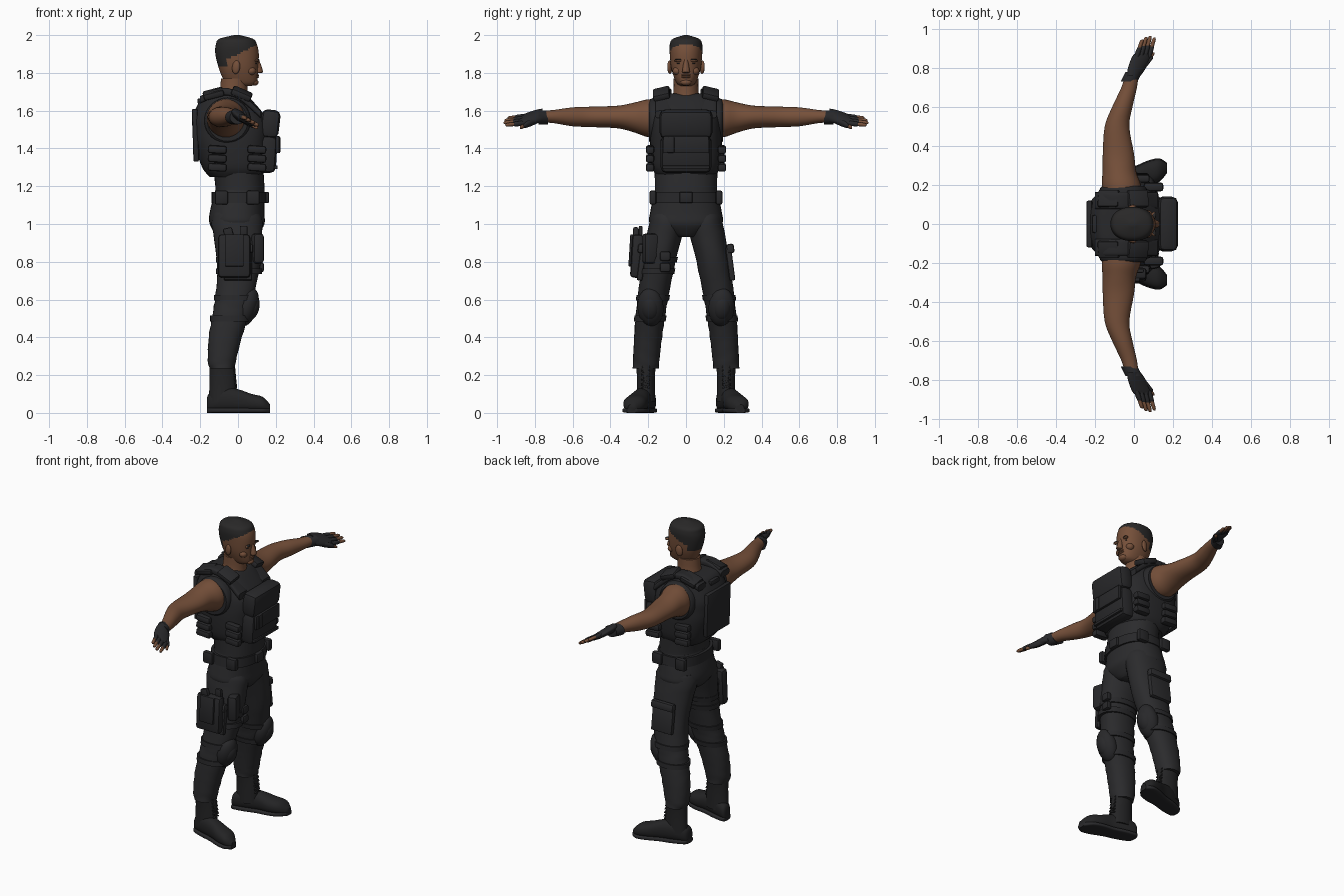
import bpy, bmesh, math
from mathutils import Vector, Matrix, Euler

cube = bpy.data.objects.get("Cube")
if cube:
    bpy.data.objects.remove(cube, do_unlink=True)


def material(name, red, green, blue):
    made = bpy.data.materials.new(name)
    made.use_nodes = True
    made.diffuse_color = (red, green, blue, 1)
    shader = made.node_tree.nodes["Principled BSDF"]
    shader.inputs["Base Color"].default_value = made.diffuse_color
    shader.inputs["Roughness"].default_value = .8
    return made


SKIN = material("brown skin", .18, .08, .042)
CLOTH = material("black cloth", .024, .024, .026)
GEAR = material("black gear", .021, .021, .023)
HAIR = material("dark hair", .022, .021, .021)
LEATHER = material("black leather", .017, .017, .018)
parts = []


def finish(name, bm, mat):
    bmesh.ops.recalc_face_normals(bm, faces=bm.faces)
    mesh = bpy.data.meshes.new(name)
    bm.to_mesh(mesh)
    bm.free()
    mesh.materials.append(mat)
    ob = bpy.data.objects.new(name, mesh)
    bpy.context.collection.objects.link(ob)
    parts.append(ob)
    return ob


def blend(rings, index, t):
    """Smooth curve through neighbouring rings."""
    last = len(rings) - 1
    a, b, c, d = (Vector(rings[min(max(index + k, 0), last)]) for k in (-1, 0, 1, 2))
    return b + t / 2 * (c - a + t * (2 * a - 5 * b + 4 * c - d + t * (3 * (b - c) + d - a)))


def signed_power(value, power):
    return math.copysign(abs(value) ** (2 / power), value)


def loft(name, axis, rings, mat, side=1, power=2, seg=32, steps=4, wrinkle=0):
    """Each ring holds its place along the axis, two centre coordinates and two radii."""
    path = [blend(rings, i, k / steps) for i in range(len(rings) - 1) for k in range(steps)]
    path.append(Vector(rings[-1]))
    bm = bmesh.new()
    loops = []
    for t, u, v, a, b in path:
        loop = []
        for j in range(seg):
            angle = math.tau * j / seg
            fold = 1 + wrinkle * math.sin(t * 95 + 2 * math.sin(angle * 2 + t * 9))
            p = u + a * fold * signed_power(math.cos(angle), power)
            q = v + b * fold * signed_power(math.sin(angle), power)
            x, y, z = {"x": (t, p, q), "y": (p, t, q), "z": (p, q, t)}[axis]
            loop.append(bm.verts.new((x, y * side, z)))
        loops.append(loop)
    for low, high in zip(loops, loops[1:]):
        for j in range(seg):
            bm.faces.new((low[j - 1], low[j], high[j], high[j - 1]))
    bm.faces.new(loops[0])
    bm.faces.new(loops[-1])
    return finish(name, bm, mat)


def body(*rows):
    """Rows of height, back, front and half width become centred rings."""
    return [(z, (back + front) / 2, 0, (front - back) / 2, width)
            for z, back, front, width in rows]


def placed(bm, at, turn):
    bm.transform(Matrix.Translation(at) @ Euler(turn).to_matrix().to_4x4())


def box(name, at, size, mat=GEAR, turn=(0, 0, 0)):
    bm = bmesh.new()
    bmesh.ops.create_cube(bm, size=1, matrix=Matrix.Diagonal((*size, 1)))
    bmesh.ops.bevel(bm, geom=bm.edges[:], offset=min(size) * .3, segments=2,
                    profile=.5, affect="EDGES")
    placed(bm, at, turn)
    return finish(name, bm, mat)


def ball(name, at, size, mat=SKIN, turn=(0, 0, 0)):
    bm = bmesh.new()
    bmesh.ops.create_uvsphere(bm, u_segments=20, v_segments=12, radius=1,
                              matrix=Matrix.Diagonal((*size, 1)))
    placed(bm, at, turn)
    return finish(name, bm, mat)


def finger(name, start, end, radius, mat, side):
    """Rounded rod that runs outward along the arm."""
    rings = []
    for along, scale in ((0, .9), (.4, 1), (.85, .9), (1, .4)):
        x, y, z = Vector(start).lerp(Vector(end), along)
        rings.append((y, x, z, radius * scale, radius * scale))
    return loft(name, "y", rings, mat, side, seg=12, steps=2)


def leg_ring(z, back, front, grow=0):
    """The legs spread and narrow toward the ground."""
    return (z, (back + front) / 2, .22 - .12 * z * z,
            (front - back) / 2 + grow, .06 + .035 * z + grow)


def leg_strap(name, z, back, front, side):
    rings = [leg_ring(z + lift, back, front, .007) for lift in (-.015, .015)]
    return loft(name, "z", rings, GEAR, side, 2.2, steps=1)


# Head with hair above a sloping hairline
head = loft("head", "z", body(
    (1.73, -.05, .07, .03), (1.75, -.07, .1, .052), (1.82, -.1, .106, .077),
    (1.9, -.12, .11, .086), (1.95, -.117, .1, .086), (1.98, -.1, .08, .07),
    (2, -.02, .01, .01)), SKIN, power=2.2, seg=48, steps=6)
head.data.materials.append(HAIR)
for face in head.data.polygons:
    x, y, z = face.center
    face.material_index = int(z > (1.83 if x < -.06 else 1.9 + x / 2))
loft("neck", "z", body((1.62, -.13, .06, .11), (1.68, -.1, .05, .07),
                       (1.77, -.09, .05, .065)), SKIN)
loft("nose", "z", [(1.8, .105, 0, .02, .016), (1.81, .112, 0, .02, .02),
                   (1.87, .1, 0, .012, .01)], SKIN, seg=16)
ball("chin", (.085, 0, 1.75), (.024, .03, .018))
ball("lower_lip", (.1, 0, 1.778), (.012, .025, .006))
ball("upper_lip", (.1, 0, 1.788), (.012, .025, .006))

# Shirt, trouser seat and belt
loft("shirt", "z", body((1.14, -.13, .14, .17), (1.2, -.12, .14, .165),
                        (1.5, -.16, .12, .17)), CLOTH, power=2.3)
loft("trouser_seat", "z", body(
    (.93, -.09, .09, .05), (.95, -.12, .11, .11), (1, -.15, .14, .19),
    (1.06, -.15, .14, .19), (1.18, -.12, .14, .165)), CLOTH, power=2.3)
loft("belt", "z", body((1.11, -.14, .15, .187), (1.17, -.14, .15, .18)),
     GEAR, power=2.3, steps=1)
box("belt_buckle", (.15, 0, 1.14), (.03, .07, .06))

# Armoured vest
loft("vest", "z", body(
    (1.25, -.15, .12, .15), (1.3, -.19, .15, .18), (1.42, -.23, .16, .19),
    (1.5, -.24, .165, .187), (1.57, -.24, .145, .18), (1.67, -.19, .06, .155),
    (1.69, -.14, .03, .12)), GEAR, power=2.8, seg=40)
box("upper_chest_plate", (.17, 0, 1.53), (.1, .28, .15), turn=(0, .12, 0))
box("lower_chest_plate", (.15, 0, 1.37), (.11, .27, .2), turn=(0, .06, 0))
box("chest_flap", (.21, 0, 1.42), (.02, .24, .09))
box("chest_pouch", (.21, -.08, 1.42), (.03, .04, .09))
box("chest_strap", (.2, 0, 1.3), (.02, .25, .02))
box("back_panel", (-.225, 0, 1.47), (.03, .24, .28), turn=(0, -.03, 0))
box("drag_handle", (-.2, 0, 1.65), (.03, .09, .03))

for side, tag in ((1, "left_"), (-1, "right_")):
    # Facial details
    ball(tag + "ear", (-.01, .086 * side, 1.83), (.022, .012, .036), turn=(0, .15, .3 * side))
    ball(tag + "cheek", (.07, .045 * side, 1.81), (.025, .026, .022))
    slant = (0, 0, -.4 * side)
    ball(tag + "brow", (.095, .035 * side, 1.865), (.013, .03, .008), SKIN, slant)
    ball(tag + "eyebrow", (.1, .036 * side, 1.87), (.01, .024, .004), HAIR, slant)
    ball(tag + "eye", (.09, .035 * side, 1.85), (.01, .013, .005), HAIR, slant)

    # Shoulder straps, armhole rim and side pouches
    arch = [(x, .12, 1.7 - 3 * (x + .08) ** 2, .043, .02) for x in (-.2, -.1, 0, .12)]
    loft(tag + "shoulder_strap", "x", arch, GEAR, side, 4)
    for where, x, tilt in (("front", .02, .4), ("back", -.13, -.25)):
        box(tag + where + "_shoulder_pad", (x, .13 * side, 1.69), (.11, .09, .035),
            turn=(-.25 * side, tilt, 0))
    rim = [(y, -.055, 1.545, r, r) for y, r in ((.14, .125), (.18, .12), (.195, .107))]
    loft(tag + "armhole_rim", "y", rim, GEAR, side)
    for where, x in (("rear", -.11), ("front", .1)):
        for row in range(3):
            box(tag + where + "_side_pouch", (x, .19 * side, 1.3 + .047 * row),
                (.1, .045, .042), turn=(0, .06, 0))
        box(tag + where + "_belt_pouch", (x * .8, .175 * side, 1.14), (.07, .035, .075))

    # Bare arm
    muscle = [(.12, -.055, .095, .1), (.2, -.065, .1, .1), (.27, -.075, .086, .08),
              (.36, -.08, .08, .06), (.5, -.087, .063, .054), (.6, -.06, .052, .05),
              (.7, -.025, .04, .035), (.77, -.01, .034, .03)]
    loft(tag + "arm", "y", [(y, x, 1.57 - b * b, a, b) for y, x, a, b in muscle], SKIN, side)

    # Fingerless glove, its front edge tilted downward
    loft(tag + "glove_cuff", "y", [(y, y / 2 - .39, 1.565, .043, .037) for y in (.73, .78)],
         GEAR, side, steps=2)
    palm = loft(tag + "glove_palm", "y", [
        (.76, 0, 1.56, .034, .032), (.8, .015, 1.56, .046, .027),
        (.86, .04, 1.555, .048, .02), (.88, .05, 1.555, .034, .01)], GEAR, side)
    for vertex in palm.data.vertices:
        vertex.co.z -= (vertex.co.x - .03) / 2
    for i, reach in enumerate((.945, .96, .965, .955)):
        knuckle = Vector((.012 + .021 * i, .855, 1.57 - .012 * i))
        tip = Vector((knuckle.x + .03, reach, knuckle.z - .01))
        finger(tag + "glove_finger", knuckle, knuckle.lerp(tip, .6), .0135, GEAR, side)
        finger(tag + "fingertip", knuckle.lerp(tip, .4), tip, .0105, SKIN, side)
    finger(tag + "glove_thumb", (.03, .785, 1.55), (.09, .86, 1.52), .018, GEAR, side)
    finger(tag + "thumb_tip", (.075, .84, 1.525), (.1, .88, 1.51), .011, SKIN, side)

    # Trouser leg with its pocket
    outline = [(.235, -.15, -.02), (.28, -.16, -.01), (.4, -.155, .02), (.52, -.135, .06),
               (.62, -.12, .085), (.8, -.11, .12), (1, -.14, .13), (1.06, -.13, .12)]
    loft(tag + "trouser_leg", "z", [leg_ring(*row) for row in outline], CLOTH, side, 2.2,
         wrinkle=.018)
    lean = (.13 * side, 0, 0)
    box(tag + "thigh_pocket", (0, .235 * side, .79), (.15, .03, .18), CLOTH, lean)
    box(tag + "pocket_flap", (0, .235 * side, .87), (.16, .04, .05), CLOTH, lean)

    # Knee pad with straps
    tilt = (0, .3, .15 * side)
    ball(tag + "knee_pad", (.05, .188 * side, .56), (.055, .07, .105), GEAR, tilt)
    ball(tag + "knee_cap", (.07, .19 * side, .555), (.042, .05, .07), GEAR, tilt)
    leg_strap(tag + "upper_knee_strap", .61, -.12, .085, side)
    leg_strap(tag + "lower_knee_strap", .5, -.14, .055, side)

    # Laced boot, splayed outward and standing on a flat sole
    loft(tag + "boot_shaft", "z", [(.06, -.08, .212, .075, .05), (.18, -.08, .212, .07, .048),
                                   (.27, -.085, .212, .067, .052)], LEATHER, side)
    foot = [(-.165, .02, .035), (-.15, .04, .05), (-.08, .05, .065), (0, .05, .06),
            (.07, .06, .048), (.13, .055, .04), (.17, .02, .02)]
    loft(tag + "boot_foot", "x", [(x, .24 + .28 * x, h + .005, w, h) for x, w, h in foot],
         LEATHER, side, 2.3)
    loft(tag + "boot_sole", "x", [(x, .24 + .28 * x, .013, w + .005, .013) for x, w, h in foot],
         GEAR, side, 4)
    for row in range(5):
        for cross in (-.4, .4):
            box(tag + "lace", (-.01 - .003 * row, .214 * side, .14 + .024 * row),
                (.012, .05, .007), LEATHER, (cross, 0, 0))

# Holster rig on the right thigh
box("holster", (-.02, -.26, .83), (.17, .06, .23), turn=(-.06, 0, 0))
box("holster_cover", (-.02, -.29, .86), (.1, .02, .17), turn=(-.06, 0, 0))
box("pistol_grip", (-.05, -.265, .95), (.05, .03, .06), turn=(0, -.25, 0))
box("holster_hanger", (.03, -.24, .96), (.04, .02, .06))
box("magazine_pouch", (.1, -.185, .87), (.06, .09, .16), turn=(0, 0, .3))
for z in (.77, .83):
    box("small_leg_pouch", (.12, -.11, z), (.035, .055, .05))
    leg_strap("holster_strap", z - .02, -.11, .12, -1)

# Smooth shading that keeps hard edges
bpy.ops.object.select_all(action="DESELECT")
for ob in parts:
    ob.select_set(True)
bpy.context.view_layer.objects.active = parts[0]
bpy.ops.object.shade_smooth_by_angle(angle=math.radians(40))
